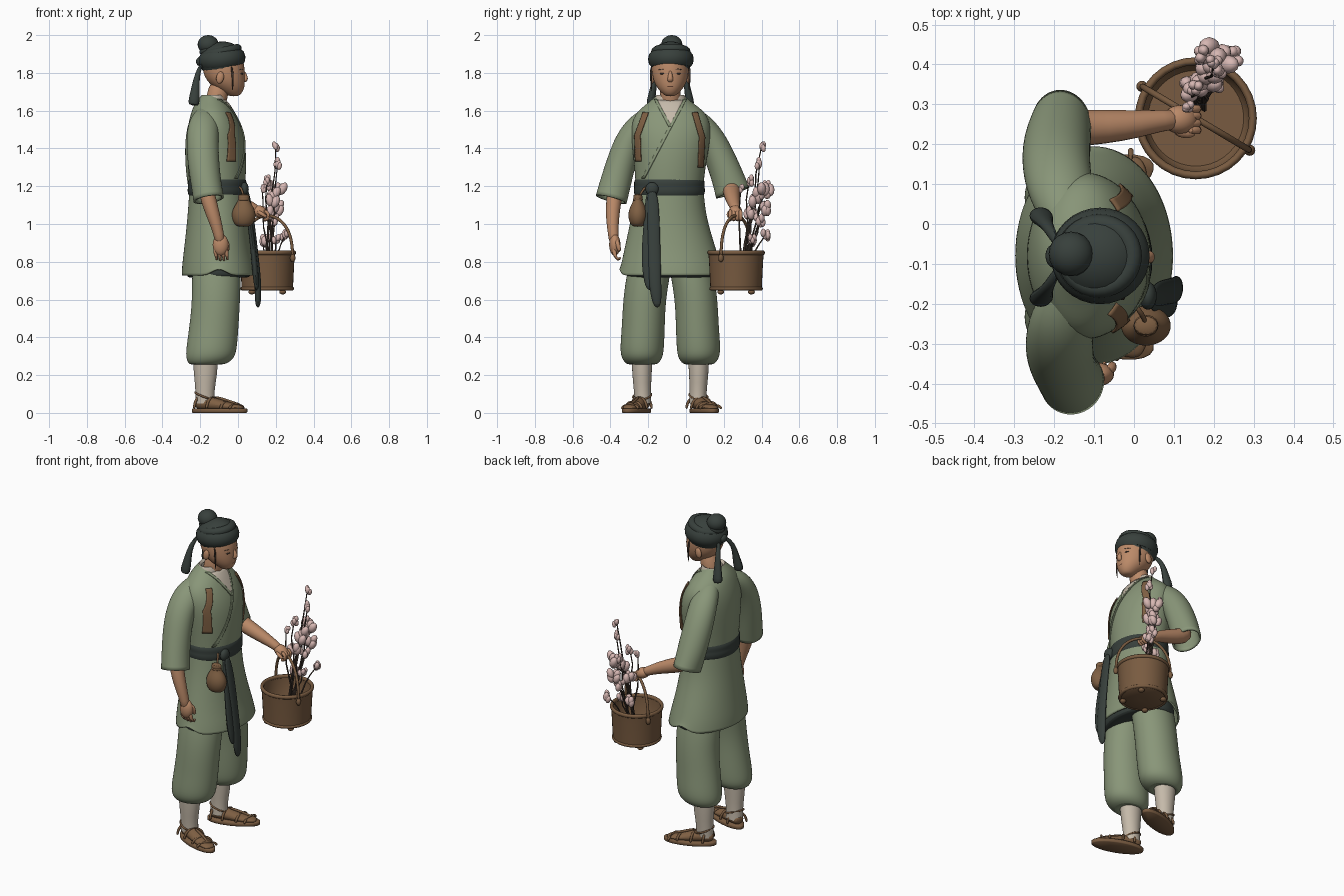
import bpy, bmesh, math, random
from mathutils import Vector, Matrix

if "Cube" in bpy.data.objects:
    bpy.data.objects.remove(bpy.data.objects["Cube"])
random.seed(4)
MID = -0.083  # body's own middle in y


def material(name, *rgb):
    m = bpy.data.materials.new(name)
    m.use_nodes = True
    m.diffuse_color = (*rgb, 1)
    m.node_tree.nodes["Principled BSDF"].inputs["Base Color"].default_value = (*rgb, 1)
    return m


GREEN = material("sage cloth", .25, .305, .19)
SKIN = material("skin", .5, .255, .14)
DARK = material("dark cloth", .039, .051, .045)
WOOD = material("basket wood", .19, .105, .052)
TAN = material("tan leather", .21, .115, .056)
CREAM = material("cream linen", .56, .49, .4)
PINK = material("blossom pink", .68, .475, .45)
TWIG = material("dark twig", .065, .045, .034)
LIP = material("lip red", .38, .17, .1)


def finish(name, bm, mat, sub=0, thick=0):
    bmesh.ops.recalc_face_normals(bm, faces=bm.faces)
    me = bpy.data.meshes.new(name)
    bm.to_mesh(me)
    bm.free()
    me.materials.append(mat)
    for p in me.polygons:
        p.use_smooth = True
    me.set_sharp_from_angle(angle=math.radians(50))
    ob = bpy.data.objects.new(name, me)
    bpy.context.collection.objects.link(ob)
    if sub:
        ob.modifiers.new("smooth", "SUBSURF").levels = sub
        ob.modifiers["smooth"].render_levels = sub
    if thick:
        s = ob.modifiers.new("cloth", "SOLIDIFY")
        s.thickness, s.offset = thick, -1
    return ob


def skin_rings(bm, rings, caps):
    n = len(rings[0])
    rows = [[bm.verts.new(p) for p in r] for r in rings]
    for a, b in zip(rows, rows[1:]):
        for i in range(n):
            bm.faces.new((a[i], a[(i + 1) % n], b[(i + 1) % n], b[i]))
    if caps:
        bm.faces.new(rows[0])
        bm.faces.new(rows[-1])
    return rows


def loft(name, rings, mat, sub=2, n=20, caps=False, thick=0, notch=0):
    """Level rings given as (x, y, z, radius x, radius y)."""
    bm = bmesh.new()
    ang = [math.tau * i / n for i in range(n)]
    rows = skin_rings(bm, [[(x + a * math.cos(t), y + b * math.sin(t), z) for t in ang]
                           for x, y, z, a, b in rings], caps)
    for i in (n // 4, 3 * n // 4):
        rows[-1][i].co.z += notch
    return finish(name, bm, mat, sub, thick)


def add_tube(bm, pts, n=8, caps=True):
    """Rings square to a path of (x, y, z, depth radius, optional width radius)."""
    ps = [Vector(p[:3]) for p in pts]
    rings = []
    for i, p in enumerate(pts):
        t = (ps[min(i + 1, len(ps) - 1)] - ps[max(i - 1, 0)]).normalized()
        ref = Vector((0, 1, 0)) if abs(t.y) < .9 else Vector((1, 0, 0))
        u = (ref - t * t.dot(ref)).normalized()
        v = t.cross(u)
        rings.append([ps[i] + u * p[-1] * math.cos(a) + v * p[3] * math.sin(a)
                      for a in (math.tau * k / n for k in range(n))])
    skin_rings(bm, rings, caps)


def tube(name, pts, mat, sub=1, n=8, caps=True, thick=0):
    bm = bmesh.new()
    add_tube(bm, pts, n, caps)
    return finish(name, bm, mat, sub, thick)


def ball(name, loc, size, mat, rot=(0, 0, 0)):
    bm = bmesh.new()
    bmesh.ops.create_uvsphere(bm, u_segments=20, v_segments=12, radius=1)
    ob = finish(name, bm, mat)
    ob.location, ob.scale, ob.rotation_euler = loc, size, rot
    return ob


def hoop(name, center, r1, r2, minor, mat, flat=1.0, tilt=0):
    bm = bmesh.new()
    k = 32
    rings = [[((r1 + minor * math.cos(b)) * math.cos(a), (r2 + minor * math.cos(b)) * math.sin(a),
               minor * flat * math.sin(b)) for b in (math.tau * j / 10 for j in range(10))]
             for a in (math.tau * i / k for i in range(k + 1))]
    skin_rings(bm, rings, False)
    bmesh.ops.remove_doubles(bm, verts=bm.verts, dist=1e-5)
    ob = finish(name, bm, mat)
    ob.location, ob.rotation_euler = center, (0, tilt, 0)
    return ob


def plate(name, rows, mat, target, lift, steps=10):
    """Strip of (y left, y right, z) rows laid on the front of a target."""
    bm = bmesh.new()
    grid = []
    for a, b in zip(rows, rows[1:]):
        for s in range(steps + 1):
            l, r, z = (a[k] + (b[k] - a[k]) * s / steps for k in range(3))
            grid.append([bm.verts.new((.4, l + (r - l) * c / 6, z)) for c in range(7)])
    for a, b in zip(grid, grid[1:]):
        for i in range(6):
            bm.faces.new((a[i], a[i + 1], b[i + 1], b[i]))
    bmesh.ops.remove_doubles(bm, verts=bm.verts, dist=1e-5)
    ob = finish(name, bm, mat)
    w = ob.modifiers.new("lay on", "SHRINKWRAP")
    w.target, w.wrap_method, w.offset = target, "PROJECT", lift
    w.use_project_x, w.use_negative_direction, w.use_positive_direction = True, True, False
    s = ob.modifiers.new("cloth", "SOLIDIFY")
    s.thickness, s.offset = .006, 0
    return ob


# Robe, skirt and belt
robe = loft("robe_top", [(-.145, MID, 1.68, .05, .075), (-.14, MID, 1.64, .09, .12), (-.135, -.08, 1.59, .115, .19),
                         (-.125, -.08, 1.52, .143, .215), (-.115, -.08, 1.43, .158, .21),
                         (-.11, -.085, 1.3, .157, .19), (-.11, -.088, 1.18, .148, .18)], GREEN)
loft("robe_skirt", [(-.11, -.088, 1.22, .147, .18), (-.11, -.09, 1.1, .155, .192), (-.11, -.09, 1.0, .163, .21),
                    (-.108, -.083, .86, .181, .248), (-.103, -.08, .78, .196, .268), (-.1, -.079, .728, .201, .278)],
     GREEN, thick=.01, notch=.05)
loft("skirt_lining", [(-.108, -.085, .95, .14, .19), (-.106, -.085, .86, .16, .225), (-.102, -.08, .76, .176, .245),
                      (-.102, -.08, .718, .172, .24), (-.108, -.08, .712, .14, .2), (-.112, MID, .75, .05, .08)],
     DARK, caps=True)
loft("belt", [(-.11, -.088, z, .152 + d, .184 + d) for z, d in
              ((1.15, 0), (1.16, .006), (1.185, .008), (1.195, .004), (1.22, .008), (1.235, 0))], DARK, sub=1)
loft("inner_collar", [(-.135, MID, 1.58, .075, .1), (-.13, MID, 1.655, .068, .085), (-.135, MID, 1.695, .06, .075),
                      (-.13, MID, 1.67, .05, .06)], CREAM, sub=1)
plate("undershirt_v", [(-.158, -.008, 1.655), (-.085, -.081, 1.515)], CREAM, robe, .003)
plate("left_lapel", [(-.012, .004, 1.66), (-.09, -.074, 1.515), (-.235, -.219, 1.24)], GREEN, robe, .004)
plate("right_lapel", [(-.17, -.154, 1.66), (-.092, -.076, 1.515)], GREEN, robe, .004)
plate("right_shoulder_strap", [(-.228, -.198, 1.59), (-.272, -.242, 1.47), (-.268, -.238, 1.33)], TAN, robe, .008)
plate("left_shoulder_strap", [(.032, .062, 1.59), (.07, .1, 1.46), (.064, .092, 1.3)], TAN, robe, .008)

# Sleeves, arms and hands
tube("right_sleeve", [(-.16, -.17, 1.565, .07, .06), (-.18, -.235, 1.535, .085, .07), (-.19, -.3, 1.45, .088, .078),
                      (-.183, -.345, 1.32, .086, .08), (-.168, -.375, 1.21, .082, .085), (-.155, -.396, 1.13, .084, .087)],
     GREEN, 2, 14, False, .012)
tube("left_sleeve", [(-.16, .005, 1.565, .07, .06), (-.18, .07, 1.535, .085, .07), (-.195, .135, 1.45, .088, .078),
                     (-.195, .185, 1.34, .088, .083), (-.19, .22, 1.25, .085, .088), (-.182, .248, 1.165, .078, .096)],
     GREEN, 2, 14, False, .012)
tube("right_forearm", [(-.185, -.36, 1.25, .045), (-.155, -.385, 1.12, .044), (-.122, -.39, 1.02, .036),
                       (-.1, -.385, .94, .028), (-.095, -.38, .9, .03)], SKIN, n=10)
tube("left_forearm", [(-.19, .23, 1.24, .05), (-.16, .24, 1.185, .05), (-.08, .243, 1.155, .046),
                      (.01, .25, 1.12, .037), (.07, .26, 1.09, .028), (.11, .262, 1.07, .028)], SKIN, n=10)
ball("right_palm", (-.092, -.377, .89), (.042, .03, .058), SKIN)
ball("left_palm", (.115, .262, 1.065), (.045, .036, .032), SKIN, (0, .4, 0))
for i in range(4):
    x = -.122 + i * .019
    tube(f"right_finger_{i}", [(x, -.382, .875, .013), (x + .006, -.378, .83, .013),
                               (x + .01, -.358, .8 + abs(i - 1.5) * .006, .011), (x + .008, -.345, .825, .008)], SKIN)
    y = .235 + i * .018
    tube(f"left_finger_{i}", [(.135, y, 1.075, .011), (.165, y, 1.055, .011), (.16, y, 1.022, .011),
                              (.13, y, 1.02, .009)], SKIN)
tube("right_thumb", [(-.07, -.37, .92, .014), (-.052, -.36, .89, .014), (-.056, -.35, .85, .01)], SKIN)
tube("left_thumb", [(.1, .235, 1.07, .012), (.13, .222, 1.05, .012), (.155, .228, 1.035, .008)], SKIN)

# Legs, socks and sandals
for s, side in ((-1, "right"), (1, "left")):
    loft(side + "_trouser_leg", [(-.115, MID + s * .07, .95, .1, .1), (-.115, MID + s * .112, .76, .133, .118),
                                 (-.115, MID + s * .138, .6, .128, .114), (-.128, MID + s * .143, .45, .132, .115),
                                 (-.14, MID + s * .15, .34, .136, .118), (-.148, MID + s * .15, .285, .13, .11),
                                 (-.165, MID + s * .15, .25, .09, .075), (-.172, MID + s * .15, .265, .06, .05)], GREEN)
    loft(side + "_sock", [(-.172, MID + s * .15, .29, .068, .056), (-.172, MID + s * .15, .2, .062, .052),
                          (-.175, MID + s * .148, .12, .05, .045), (-.175, MID + s * .145, .05, .052, .045)], CREAM, 1)
    turn = Matrix.Translation((-.195, MID + s * .142, 0)) @ Matrix.Rotation(s * .36, 4, "Z")
    sole = loft(side + "_sandal_sole", [(.105, 0, z, .155 - d, .06 - d) for z, d in
                                       ((0, .004), (.004, 0), (.02, 0), (.024, .004))], WOOD, 0, 28, True)
    foot = tube(side + "_foot", [(-.035, 0, .045, .025, .03), (0, 0, .055, .042, .043), (.08, 0, .046, .038, .046),
                                 (.15, 0, .034, .026, .05), (.21, 0, .028, .018, .045), (.24, 0, .024, .01, .028)], TAN, 2)
    parts = [sole, foot]
    for i, (x, h) in enumerate(((.0, .092), (.07, .086), (.15, .062), (.2, .048))):
        parts.append(tube(f"{side}_sandal_strap_{i}", [
            (x + .02 * math.cos(a), .054 * math.cos(a), .02 + (h - .02) * math.sin(a), .008)
            for a in (math.pi * k / 8 for k in range(9))], WOOD))
    parts.append(tube(side + "_sandal_cord", [(.215, 0, .044, .008), (.15, .01, .064, .008), (.07, 0, .088, .008)], WOOD))
    tie = [math.tau * k / 16 for k in range(17)]
    parts.append(tube(side + "_ankle_tie", [(.02 + .052 * math.cos(a), .049 * math.sin(a), .09 - .02 * math.cos(a), .006)
                                            for a in tie], WOOD))
    for p in parts:
        p.matrix_world = turn

# Head and face
tube("neck", [(-.13, MID, 1.58, .06), (-.115, MID, 1.66, .056), (-.09, MID, 1.76, .06)], SKIN, n=12)
loft("head", [(-.022, MID, 1.676, .02, .02), (-.024, MID, 1.686, .04, .038), (-.04, MID, 1.712, .072, .064),
              (-.062, MID, 1.75, .1, .088), (-.075, MID, 1.8, .112, .099), (-.08, MID, 1.86, .114, .098),
              (-.085, MID, 1.92, .09, .08)], SKIN, caps=True)
tube("nose", [(.022, MID, 1.815, .01, .009), (.037, MID, 1.785, .014, .012), (.043, MID, 1.765, .014, .019),
              (.03, MID, 1.752, .01, .013)], SKIN, 2)
ball("mouth", (.025, MID, 1.728), (.009, .022, .006), LIP)
for s, side in ((-1, "right"), (1, "left")):
    ball(side + "_ear", (-.095, MID + s * .096, 1.775), (.02, .012, .032), SKIN, (0, .2, 0))
    ball(side + "_eye", (.019, MID + s * .041, 1.796), (.008, .016, .005), TWIG, (0, 0, s * .4))
    tube(side + "_brow", [(.03, MID + s * .02, 1.817, .002), (.024, MID + s * .042, 1.822, .003),
                          (.007, MID + s * .064, 1.815, .002)], TWIG)
    tube(side + "_hair_lock", [(-.035, MID + s * .1, 1.84, .007), (-.025, MID + s * .104, 1.77, .006),
                               (-.03, MID + s * .098, 1.7, .002)], TWIG)
    tube(side + "_head_ribbon", [(-.19, MID + s * .03, 1.85, .01, .016), (-.215, MID + s * .075, 1.8, .014, .014),
                                 (-.225, MID + s * .09, 1.72, .024, .018), (-.232, MID + s * .102, 1.655, .034, .025),
                                 (-.237, MID + s * .106, 1.625, .03, .024)], DARK)

# Head wrap and topknot
ball("head_wrap", (-.087, -.08, 1.868), (.118, .112, .098), DARK, (0, -.15, 0))
hoop("wrap_band", (-.085, -.08, 1.872), .1, .096, .025, DARK, 1.7, -.12)
hoop("wrap_fold", (-.088, -.08, 1.912), .085, .08, .025, DARK, 1, -.2)
ball("topknot", (-.158, -.075, 1.95), (.056, .056, .05), DARK)
hoop("topknot_wrap", (-.155, -.075, 1.925), .035, .035, .018, DARK, 1, -.4)
ball("wrap_knot", (-.2, -.08, 1.86), (.022, .03, .025), DARK)

# Sash and pouch
ball("sash_knot", (.035, -.18, 1.185), (.022, .035, .036), DARK)
tube("sash_long_tail", [(.045, -.18, 1.19, .012, .03), (.072, -.172, 1.04, .014, .036), (.092, -.168, .85, .016, .036),
                        (.108, -.165, .68, .02, .038), (.105, -.15, .55, .018, .024)], DARK, 2)
tube("sash_short_tail", [(.035, -.19, 1.19, .012, .025), (.065, -.195, 1.0, .014, .032), (.088, -.205, .8, .018, .04),
                         (.1, -.19, .64, .016, .026)], DARK, 2)
loft("pouch", [(.03, -.255, z, r, r * .8) for z, r in ((.985, .025), (.995, .05), (1.035, .067), (1.075, .062),
                                                     (1.11, .04), (1.13, .026), (1.16, .038))], TAN, 2, 14, True)
hoop("pouch_cord", (.03, -.255, 1.13), .024, .02, .007, WOOD)
tube("pouch_hanger", [(.03, -.25, 1.14, .007), (.02, -.225, 1.19, .007), (0, -.2, 1.2, .007)], WOOD)

# Basket
BX, BY = .155, .265
loft("basket", [(BX, BY, z, r, r) for r, z in ((.02, .648), (.12, .648), (.136, .66), (.138, .7), (.143, .8), (.147, .85),
                                             (.137, .85), (.13, .7), (.12, .685), (.02, .685))], WOOD, 0, 40, True)
hoop("basket_rim", (BX, BY, .848), .143, .143, .01, WOOD, 1.2)
hoop("basket_base_band", (BX, BY, .658), .132, .132, .01, WOOD)
for i in range(4):
    a = math.tau * (i + .5) / 4
    ball(f"basket_foot_{i}", (BX + .115 * math.cos(a), BY + .115 * math.sin(a), .64), (.018, .018, .013), WOOD)
arch = [math.pi * i / 16 for i in range(17)]
tube("basket_handle", [(BX - .135 * math.cos(a), BY + .08 * math.cos(a), .82 + .225 * math.sin(a) ** .8, .009)
                       for a in arch], WOOD)
for s in (-1, 1):
    ball(f"handle_peg_{s + 1}", (BX - s * .135, BY + s * .08, .82), (.014, .014, .022), WOOD)

# Blossom branches
blooms = [(.2, .4, 1.41, .023), (.21, .39, 1.32, .025), (.155, .335, 1.23, .024), (.21, .42, 1.185, .044),
          (.18, .37, 1.14, .042), (.2, .41, 1.09, .038), (.16, .345, 1.05, .038), (.25, .42, .94, .028),
          (.14, .34, .91, .032), (.19, .39, 1.02, .03), (.17, .42, 1.2, .026), (.2, .35, .92, .024),
          (.13, .29, 1.19, .02)]
twigs, petals = bmesh.new(), bmesh.new()
for x, y, z, r in blooms:
    j = lambda: random.uniform(-.012, .012)
    base = (BX + j() * 2, BY + .03 + j(), .7)
    path = [tuple(base[k] + ((x, y, z)[k] - base[k]) * f + (j() if 0 < f < 1 else 0) for k in range(3))
            + (.006 - .003 * f,) for f in (0, .3, .6, .8, 1)]
    add_tube(twigs, path, 6)
    for k in range(6):
        off = Vector((random.uniform(-1, 1), random.uniform(-1, 1), random.uniform(-1, 1))) * r * (.6 if k else 0)
        spot = Matrix.Translation(Vector((x, y, z)) + off) @ Matrix.Rotation(off.x * 20, 4, "Y")
        bmesh.ops.create_icosphere(petals, subdivisions=2, radius=r * .62,
                                   matrix=spot @ Matrix.Diagonal((.85, .85, 1.35, 1)))
finish("branches", twigs, TWIG)
finish("blossoms", petals, PINK)
